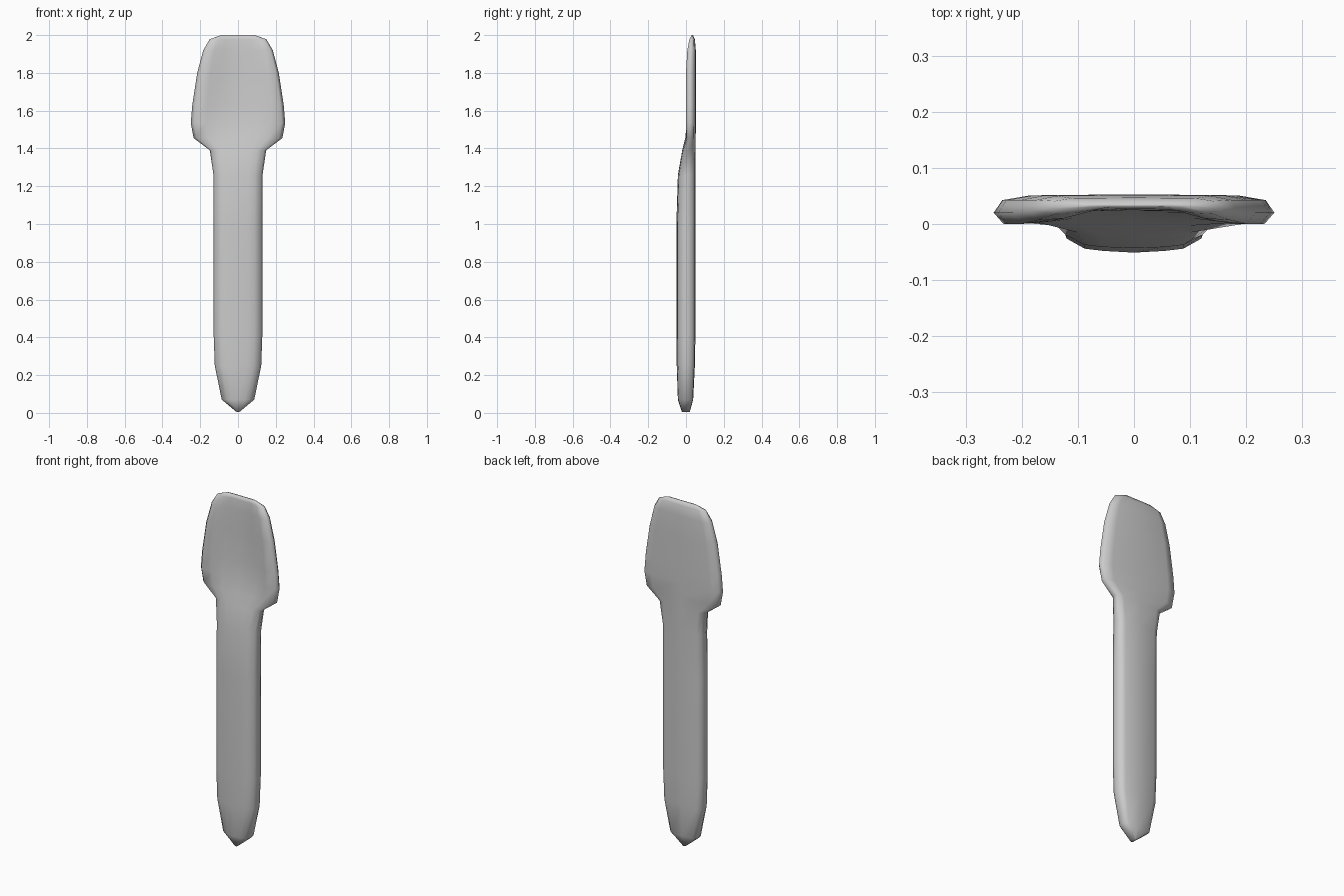
import bpy, bmesh

# Stations up the spatula: height, half width,
# front y at centre / inner / outer / rim, side edge y, back y
STATIONS = [
    (0.005, 0.008, -0.022, -0.022, -0.021, -0.018, 0.0, 0.020),
    (0.07, 0.086, -0.043, -0.040, -0.034, -0.020, 0.0, 0.038),
    (0.25, 0.123, -0.049, -0.047, -0.042, -0.025, 0.0, 0.047),
    (0.42, 0.129, -0.051, -0.048, -0.044, -0.026, 0.0, 0.050),
    (1.00, 0.129, -0.051, -0.048, -0.044, -0.026, 0.0, 0.050),
    (1.26, 0.130, -0.043, -0.041, -0.037, -0.020, 0.006, 0.050),
    (1.39, 0.149, -0.020, -0.019, -0.015, -0.003, 0.016, 0.051),
    (1.455, 0.235, -0.004, -0.003, 0.0, 0.004, 0.020, 0.051),
    (1.535, 0.250, 0.010, 0.010, 0.002, 0.0, 0.020, 0.053),
    (1.63, 0.242, 0.020, 0.018, 0.003, 0.0, 0.020, 0.053),
    (1.80, 0.216, 0.023, 0.021, 0.005, 0.0, 0.020, 0.053),
    (1.92, 0.184, 0.025, 0.023, 0.010, 0.007, 0.024, 0.052),
    (1.978, 0.150, 0.027, 0.026, 0.020, 0.018, 0.028, 0.047),
    (2.00, 0.090, 0.031, 0.031, 0.030, 0.030, 0.032, 0.037),
]


def ring(z, w, f0, f1, f2, f3, edge, back):
    """Closed symmetric cross-section: dished or domed front, flat back."""
    half = [(0.42 * w, f1), (0.68 * w, f2), (0.93 * w, f3), (w, edge),
            (0.94 * w, edge + 0.68 * (back - edge)),
            (0.74 * w, edge + 0.94 * (back - edge))]
    pts = [(0, f0)] + half + [(0, back)] + [(-x, y) for x, y in reversed(half)]
    return [(x, y, z) for x, y in pts]


# Spatula: handle and scooped blade lofted as one piece
bm = bmesh.new()
rings = [[bm.verts.new(p) for p in ring(*s)] for s in STATIONS]
n = len(rings[0])
for a, b in zip(rings, rings[1:]):
    for i in range(n):
        j = (i + 1) % n
        bm.faces.new((a[i], a[j], b[j], b[i]))
bm.faces.new(rings[0])
bm.faces.new(rings[-1])
bmesh.ops.recalc_face_normals(bm, faces=bm.faces)
for f in bm.faces:
    f.smooth = True

mesh = bpy.data.meshes.new("spatula")
bm.to_mesh(mesh)
bm.free()
spatula = bpy.data.objects.new("spatula", mesh)
bpy.context.collection.objects.link(spatula)
